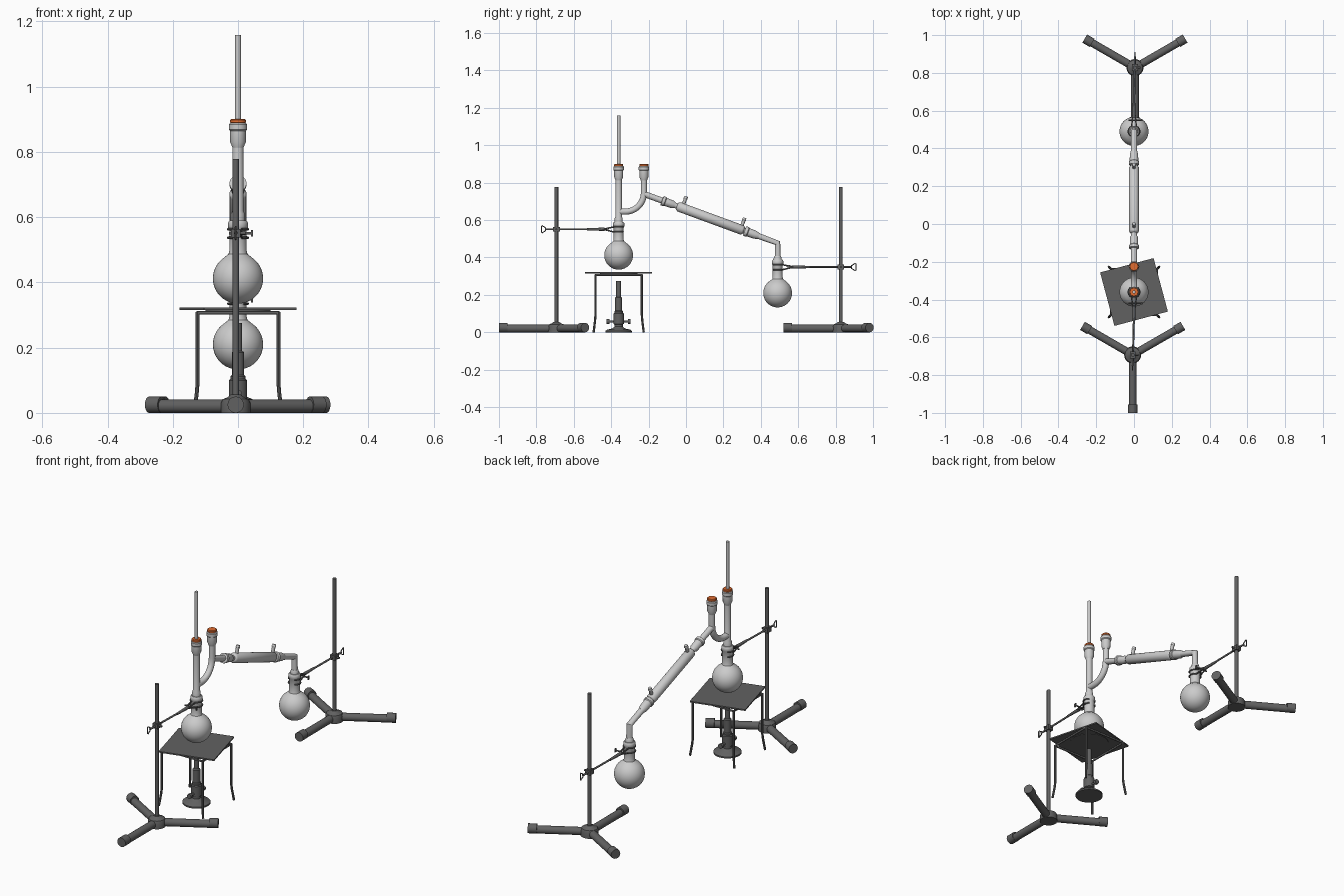
import bpy, bmesh
from math import sin, cos, pi, radians, atan2
from mathutils import Vector, Matrix

if "Cube" in bpy.data.objects:
    bpy.data.objects.remove(bpy.data.objects["Cube"])


def material(name, rgb):
    m = bpy.data.materials.new(name)
    m.diffuse_color = (*rgb, 1)
    m.use_nodes = True
    m.node_tree.nodes["Principled BSDF"].inputs["Base Color"].default_value = m.diffuse_color
    return m


IRON = material("dark_iron", (0.12, 0.12, 0.12))
RED = material("red_rubber", (0.75, 0.15, 0.03))


def lathe(name, profile, loc=(0, 0, 0), axis=(0, 0, 1), mat=None, seg=32):
    """Turn (radius, height) pairs around an axis starting at loc, ends capped."""
    bm = bmesh.new()
    rings = [[bm.verts.new((r * cos(2 * pi * i / seg), r * sin(2 * pi * i / seg), h))
              for i in range(seg)] for r, h in profile]
    for a, b in zip(rings, rings[1:]):
        for i in range(seg):
            j = (i + 1) % seg
            bm.faces.new((a[i], a[j], b[j], b[i]))
    bm.faces.new(rings[0][::-1])
    bm.faces.new(rings[-1])
    return finish(name, bm, loc, Vector((0, 0, 1)).rotation_difference(Vector(axis)), mat)


def finish(name, bm, loc, rot, mat):
    bmesh.ops.recalc_face_normals(bm, faces=bm.faces)
    me = bpy.data.meshes.new(name)
    bm.to_mesh(me)
    bm.free()
    if mat:
        me.materials.append(mat)
    ob = bpy.data.objects.new(name, me)
    ob.rotation_mode = 'QUATERNION'
    ob.rotation_quaternion = rot
    ob.location = loc
    bpy.context.collection.objects.link(ob)
    return ob


def rod(name, a, b, r, mat=IRON, seg=16, r2=None):
    a, b = Vector(a), Vector(b)
    return lathe(name, [(r, 0), (r if r2 is None else r2, (b - a).length)],
                 a, (b - a).normalized(), mat, seg)


def box(name, loc, size, mat=IRON, angle=0):
    bm = bmesh.new()
    bmesh.ops.create_cube(bm, size=1, matrix=Matrix.Diagonal((*size, 1)))
    return finish(name, bm, loc, Matrix.Rotation(angle, 3, 'Z').to_quaternion(), mat)


def tube(name, pts, r, mat=None, closed=False, res=6):
    cu = bpy.data.curves.new(name, 'CURVE')
    cu.dimensions = '3D'
    cu.bevel_depth, cu.bevel_resolution, cu.use_fill_caps = r, res, True
    sp = cu.splines.new('POLY')
    sp.points.add(len(pts) - 1)
    for p, co in zip(sp.points, pts):
        p.co = (*co, 1)
    sp.use_cyclic_u = closed
    if mat:
        cu.materials.append(mat)
    ob = bpy.data.objects.new(name, cu)
    bpy.context.collection.objects.link(ob)
    bpy.ops.object.select_all(action='DESELECT')
    ob.select_set(True)
    bpy.context.view_layer.objects.active = ob
    bpy.ops.object.convert(target='MESH')


FY, RY = -0.36, 0.49          # boiling and receiving flask positions


# Round-bottomed flasks
def flask(name, y, z):
    R = 0.077
    bulb = [(R * sin(a), -R * cos(a)) for a in (radians(2 + 8.5 * i) for i in range(18))]
    neck = [(0.029, 0.075), (0.0265, 0.085), (0.0265, 0.15), (0.030, 0.155),
            (0.030, 0.172), (0.026, 0.178)]
    lathe(name, bulb + neck, (0, y, z), seg=40)


flask("boiling_flask", FY, 0.412)
flask("receiving_flask", RY, 0.21)

# Still head: upright tube, swept side arm and two sockets
SOCKET = [(0.017, 0), (0.018, 0.004), (0.024, 0.018), (0.024, 0.052),
          (0.028, 0.056), (0.028, 0.072), (0.025, 0.076)]
AY = -0.225
lathe("still_head_tube", [(0.021, 0), (0.021, 0.03), (0.017, 0.04), (0.017, 0.235)], (0, FY, 0.58))
arc = [(0, -0.325 + 0.1 * sin(a), 0.745 - 0.1 * cos(a)) for a in (pi / 2 * i / 12 for i in range(13))]
tube("still_head_arm", [(0, FY, 0.645)] + arc + [(0, AY, 0.82)], 0.0165)
for y, n in ((FY, "front"), (AY, "rear")):
    lathe(n + "_socket", SOCKET, (0, y, 0.812))
    lathe(n + "_stopper", [(0.018, 0), (0.021, 0.012), (0.024, 0.014), (0.024, 0.022), (0.021, 0.025)],
          (0, y, 0.876), mat=RED)
rod("thermometer", (0, FY, 0.62), (0, FY, 1.158), 0.009)
bpy.data.objects["thermometer"].data.materials.clear()

# Sloping condenser with joints
A, B = Vector((0, -0.22, 0.738)), Vector((0, RY, 0.477))
D = (B - A).normalized()
UP = Vector((0, -D.z, D.y))
lathe("condenser", [(0.016, 0), (0.016, 0.097), (0.026, 0.099), (0.026, 0.114), (0.022, 0.118),
                    (0.021, 0.16), (0.015, 0.17), (0.015, 0.183), (0.021, 0.186), (0.026, 0.194),
                    (0.026, 0.553), (0.021, 0.561), (0.016, 0.564), (0.016, 0.57)], A, D)
lathe("receiver_joint", [(0.025, 0), (0.027, 0.003), (0.027, 0.017), (0.023, 0.021), (0.022, 0.06),
                         (0.016, 0.082)], A + D * 0.568, D)
tube("receiver_bend", [A + D * 0.6, B, (0, RY, 0.37)], 0.0165)
lathe("receiver_cone", [(0.021, 0), (0.021, 0.018), (0.0165, 0.028)], (0, RY, 0.38))
for i, t in enumerate((0.212, 0.545)):
    p = A + D * t
    lathe("water_port_%d" % (i + 1), [(0.009, 0), (0.009, 0.05), (0.011, 0.054), (0.009, 0.066)],
          p, UP, seg=20)


# Retort stands with three feet
def stand(name, x, y):
    lathe(name + "_hub", [(0.045, 0), (0.045, 0.03), (0.04, 0.042), (0.025, 0.048), (0.015, 0.056)],
          (x, y, 0), mat=IRON)
    rod(name + "_rod", (x, y, 0.02), (x, y, 0.778), 0.01)
    for k in range(3):
        a = radians(-90 + 120 * k)
        d = Vector((cos(a), sin(a), 0))
        c = Vector((x, y, 0))
        rod("%s_leg_%d" % (name, k), c + d * 0.02 + Vector((0, 0, 0.0205)),
            c + d * 0.29 + Vector((0, 0, 0.0205)), 0.0205, seg=24)
        rod("%s_foot_%d" % (name, k), c + d * 0.262 + Vector((0, 0, 0.025)),
            c + d * 0.307 + Vector((0, 0, 0.025)), 0.025, seg=24)


# Clamp from stand rod to flask neck
def clamp(name, x, yr, yn, z):
    s = 1 if yn > yr else -1
    box(name + "_boss", (x, yr, z), (0.03, 0.036, 0.026))
    rod(name + "_boss_screw", (x, yr, z), (x + 0.03, yr, z), 0.005)
    rod(name + "_bar", (x, yr - s * 0.06, z), (0, yn - s * 0.1, z), 0.005)
    rod(name + "_arm", (0, yn - s * 0.17, z), (0, yn - s * 0.075, z), 0.006, r2=0.009)
    y0, y1 = yr - s * 0.058, yr - s * 0.08
    tube(name + "_handle", [(x, y0, z - 0.008), (x, y0, z + 0.008), (x, y1 + s * 0.004, z + 0.019),
                            (x, y1, z + 0.016), (x, y1, z - 0.016), (x, y1 + s * 0.004, z - 0.019)],
         0.003, IRON, True, 2)
    for m in (-1, 1):
        for dz in (-0.014, 0.012):
            arcp = [(m * 0.030 * sin(a), yn - s * 0.030 * cos(a), z + dz)
                    for a in (radians(25 + 12 * i) for i in range(11))]
            tube("%s_jaw" % name, [(m * 0.006, yn - s * 0.085, z)] + arcp, 0.004, IRON, False, 2)
    rod(name + "_screw", (-0.028, yn - s * 0.06, z), (0.042, yn - s * 0.06, z), 0.004)
    box(name + "_screw_wing", (0.043, yn - s * 0.06, z), (0.005, 0.012, 0.02))


for name, x, y, yn, z in (("front_stand", -0.007, -0.693, FY, 0.551),
                          ("rear_stand", 0.005, 0.828, RY, 0.349)):
    stand(name, x, y)
    clamp(name + "_clamp", x, y, yn, z)

# Heating tripod with square frame and gauze plate
H = 0.124
corners = [(-H, -H), (H, -H), (H, H), (-H, H)]
tube("tripod_frame", [(x, FY + y, 0.307) for x, y in corners], 0.006, IRON, True, 2)
for i, (x, y) in enumerate(corners):
    tube("tripod_leg_%d" % i, [(x, FY + y, 0.31), (x, FY + y, 0.09), (x * 1.02, FY + y * 1.02, 0.06),
                               (x * 1.08, FY + y * 1.08, 0)], 0.006, IRON, False, 2)
box("gauze_plate", (0, FY, 0.319), (0.293, 0.293, 0.007), angle=radians(15))
lathe("gauze_disc", [(0.1, 0), (0.1, 0.003)], (0, FY, 0.313), mat=IRON, seg=40)

# Gas burner
lathe("burner", [(0.07, 0), (0.07, 0.008), (0.062, 0.014), (0.035, 0.02), (0.022, 0.03), (0.022, 0.042),
                 (0.028, 0.045), (0.028, 0.1), (0.023, 0.104), (0.023, 0.112), (0.019, 0.116),
                 (0.019, 0.185), (0.013, 0.19), (0.013, 0.275)], (0, FY, 0), mat=IRON)
for s in (-1, 1):
    rod("burner_valve", (0, FY, 0.058), (0, FY + s * 0.052, 0.058), 0.006)
    rod("burner_valve_knob", (0, FY + s * 0.05, 0.058), (0, FY + s * 0.064, 0.058), 0.013)

# Smooth shading with crisp edges
bpy.ops.object.select_all(action='SELECT')
bpy.context.view_layer.objects.active = bpy.context.selected_objects[0]
bpy.ops.object.shade_smooth_by_angle(angle=radians(35))
